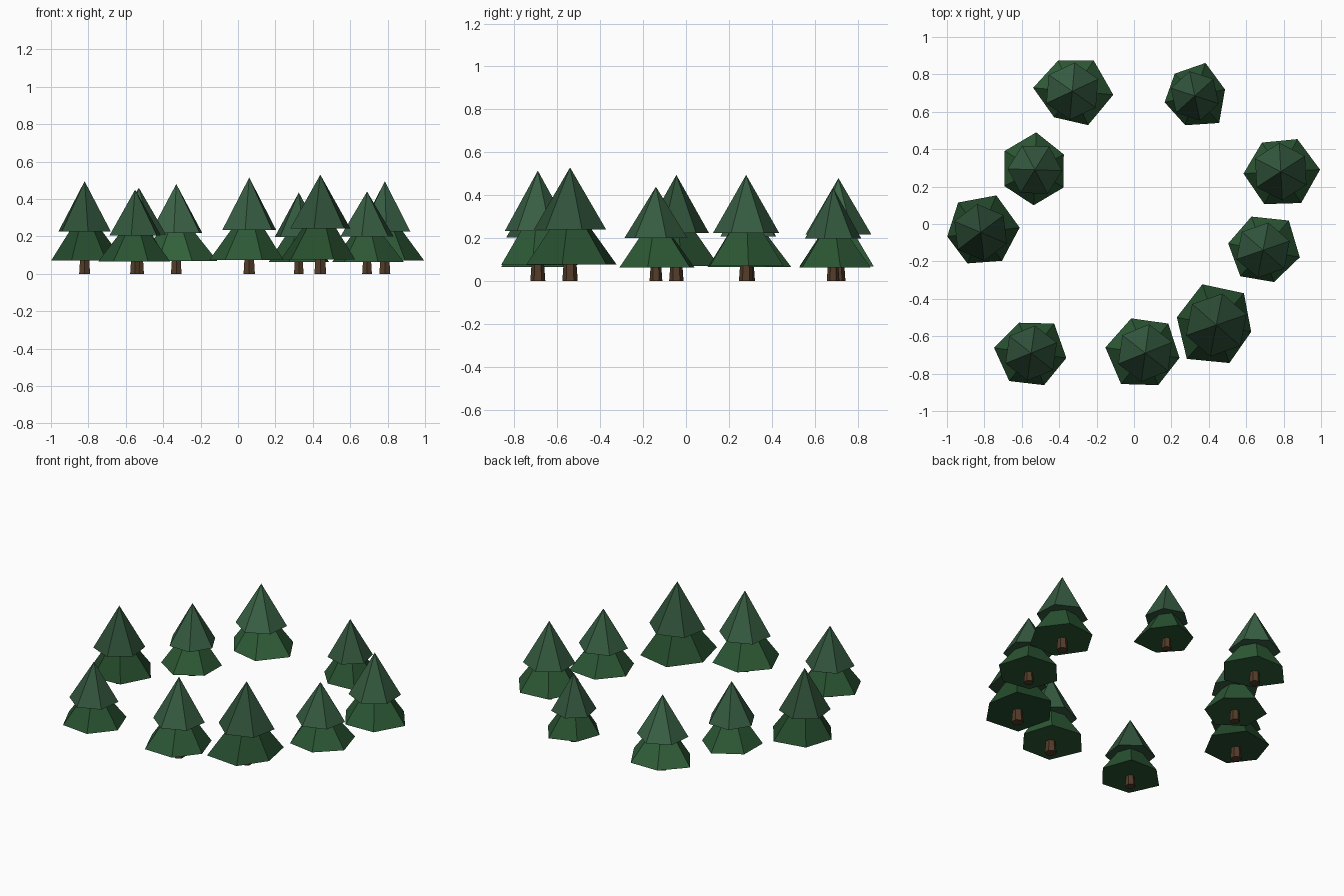
import bpy, bmesh, math

if "Cube" in bpy.data.objects:
    bpy.data.objects.remove(bpy.data.objects["Cube"])


def material(name, rgb):
    m = bpy.data.materials.new(name)
    m.diffuse_color = (*rgb, 1)
    m.use_nodes = True
    m.node_tree.nodes["Principled BSDF"].inputs["Base Color"].default_value = m.diffuse_color
    return m


def build(name, bm, x, y, mat):
    bmesh.ops.recalc_face_normals(bm, faces=bm.faces)
    me = bpy.data.meshes.new(name)
    bm.to_mesh(me)
    bm.free()
    me.materials.append(mat)
    ob = bpy.data.objects.new(name, me)
    ob.location = (x, y, 0)
    bpy.context.collection.objects.link(ob)


def foliage(name, x, y, z0, z1, rot, radii, mat):
    """Closed six-sided cone with slightly uneven corners."""
    bm = bmesh.new()
    ring = []
    for i, r in enumerate(radii):
        a = math.radians(rot + 60 * i)
        ring.append(bm.verts.new((r * math.cos(a), r * math.sin(a), z0)))
    tip = bm.verts.new((0, 0, z1))
    bm.faces.new(ring[::-1])
    for i in range(6):
        bm.faces.new((ring[i], ring[(i + 1) % 6], tip))
    build(name, bm, x, y, mat)


# x, y, height, green brightness, rotation of the lower tier, its corner radii
trees = [
    (-0.33, 0.71, 0.48, 1.15, -5, (.22, .20, .18, .21, .17, .20)),
    (0.325, 0.685, 0.435, 0.85, 12, (.165, .185, .16, .165, .165, .195)),
    (0.785, 0.28, 0.495, 0.95, 3, (.21, .195, .185, .20, .195, .20)),
    (0.69, -0.14, 0.44, 0.95, -11, (.20, .21, .19, .19, .185, .18)),
    (0.44, -0.54, 0.53, 0.75, -11, (.19, .225, .23, .215, .24, .215)),
    (0.06, -0.69, 0.515, 1.0, -8, (.185, .20, .20, .215, .21, .185)),
    (-0.55, -0.69, 0.45, 0.85, -8, (.19, .20, .175, .20, .19, .185)),
    (-0.82, -0.045, 0.495, 0.7, 7, (.21, .215, .20, .18, .18, .19)),
    (-0.53, 0.29, 0.46, 1.0, 28, (.175, .20, .19, .185, .19, .18)),
]

bark = material("bark", (0.085, 0.045, 0.022))

for n, (x, y, h, tint, rot, radii) in enumerate(trees, 1):
    low = material(f"lower_green_{n}", (.026 * tint, .10 * tint, .036 * tint))
    up = material(f"upper_green_{n}", (.038 * tint, .11 * tint, .055 * tint))

    # trunk
    bm = bmesh.new()
    bmesh.ops.create_cone(bm, cap_ends=True, segments=6, radius1=0.068 * h,
                          radius2=0.05 * h, depth=0.25 * h)
    bmesh.ops.translate(bm, verts=bm.verts, vec=(0, 0, 0.125 * h))
    build(f"trunk_{n}", bm, x, y, bark)

    # two foliage tiers, the upper one turned half a side
    foliage(f"lower_foliage_{n}", x, y, 0.145 * h, 0.72 * h, rot, radii, low)
    r = 0.78 * sum(radii) / 6
    foliage(f"upper_foliage_{n}", x, y, 0.455 * h, h, rot + 30, [r] * 6, up)
